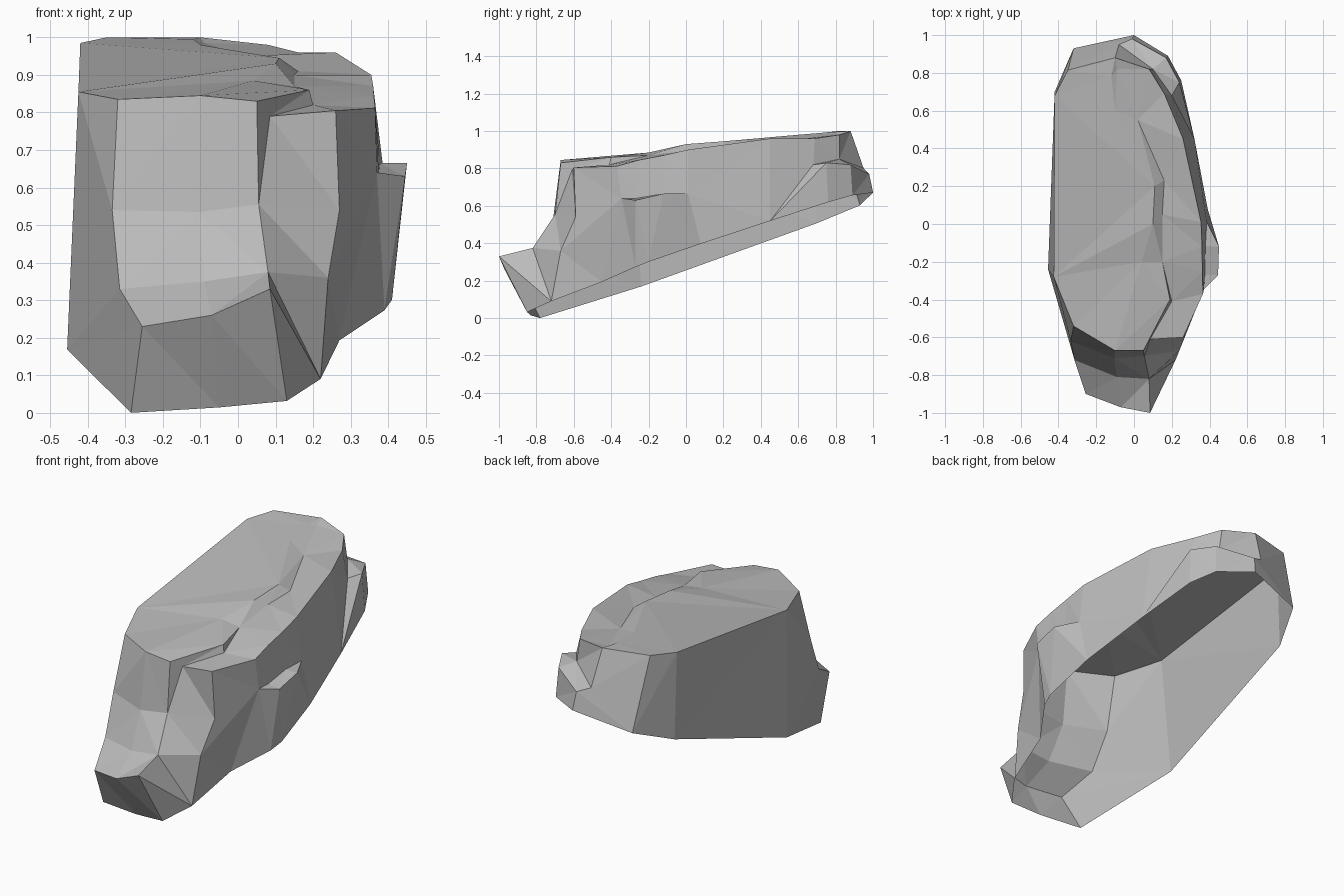
import bpy
import bmesh

cube = bpy.data.objects.get("Cube")
if cube:
    bpy.data.objects.remove(cube, do_unlink=True)

# The open underside lies on one sloping plane
def on_base(x, y):
    return (x, y, 0.316 + 0.355 * y + 0.136 * x)

# A column runs from the shoulder of the rock down to its rim.
# Short columns repeat points, so neighbouring strips close as triangles.
PADDING = {
    2: (0, 0, 1, 1, 1),
    3: (0, 1, 1, 2, 2),
    4: (0, 1, 2, 3, 3),
    5: (0, 1, 2, 3, 4),
}

def column(*points):
    points = [p if len(p) > 2 else on_base(*p) for p in points]
    return [points[i] for i in PADDING[len(points)]]

# Front wall with the projecting nose
west = column((-.425, -.28, .855), (-.455, -.24))
nose_west = column((-.32, -.54, .835), (-.335, -.62, .54), (-.315, -.72, .33),
                   (-.255, -.9, .23), (-.285, -.78))
nose_mid = column((-.1, -.67, .845), (-.105, -.71, .535), (-.09, -.81, .35),
                  (-.07, -.97, .26), (-.05, -.83))
nose_tip = column((.05, -.67, .83), (.055, -.7, .555), (.08, -.82, .375),
                  (.085, -1, .33), (.13, -.85))
front_notch = [(.085, -.61, .79)] + nose_tip[1:]
front_east = column((.26, -.6, .805), (.27, -.59, .54), (.24, -.67, .36), (.22, -.72))

# East wall with the small ledge
ledge_start = column((.365, -.37, .812), (.37, -.345, .64), (.27, -.45))
ledge_front = column((.362, -.25, .845), (.375, -.27, .64), (.445, -.27, .63), (.39, -.27))
ledge_back = column((.36, -.12, .87), (.378, -.12, .665), (.45, -.12, .665), (.41, -.2))
ledge_end = column((.355, .01, .9), (.385, .01, .665), (.39, .08))
east = column((.26, .45, .96), (.32, .45))

# Back wall with the low step around its corner
step_east = column((.16, .69, .96), (.2, .68, .82), (.24, .75, .83), (.25, .76))
step_mid = column((.08, .82, .98), (.1, .82, .85), (.17, .88, .82), (.18, .89))
step_end = column((-.1, .88, 1), (-.08, .95, .8), (-.01, .98, .77), (0, 1))
back = column((-.35, .815, 1), (-.32, .93))
back_west = column((-.42, .68, .985), (-.42, .7))

left_front = [west, nose_west, nose_mid, nose_tip]
right_side = [front_notch, front_east, ledge_start, ledge_front, ledge_back,
              ledge_end, east, step_east, step_mid]
left_back = [step_end, back, back_west]
walls = left_front + right_side + left_back

# Crack across the top: its higher and lower lips, front to back
upper_lip = [(.19, -.4, .86), (.04, -.2, .885), (.1, 0, .93),
             (.11, .2, .945), (-.1, .6, .98), (-.12, .78, .995)]
lower_lip = [(.2, -.41, .82), (.15, -.2, .87), (.15, .05, .9),
             (.16, .23, .91), (.02, .55, .95), (-.09, .82, .985)]

bm = bmesh.new()
corners = {}

def add_face(points):
    """Add a face, sharing corners and dropping repeated ones."""
    verts = []
    for point in points:
        key = tuple(round(c, 4) for c in point)
        if key not in corners:
            corners[key] = bm.verts.new(key)
        if corners[key] not in verts:
            verts.append(corners[key])
    if len(verts) > 2:
        bm.faces.new(verts)

def add_strip(first, second):
    for i in range(len(first) - 1):
        add_face((first[i], first[i + 1], second[i + 1], second[i]))

# Walls
for here, following in zip(walls, walls[1:] + walls[:1]):
    add_strip(here, following)

# Crack wall
end = step_end[0]
upper = [nose_tip[0]] + upper_lip + [end]
lower = [front_notch[0]] + lower_lip + [end]
add_strip(upper, lower)

# High and low halves of the top
add_face([c[0] for c in left_front] + upper_lip + [c[0] for c in left_back])
add_face([c[0] for c in right_side] + [end] + lower_lip[::-1])

bmesh.ops.triangulate(bm, faces=bm.faces[:])
mesh = bpy.data.meshes.new("rock")
bm.to_mesh(mesh)
bm.free()

# Plain grey stone
stone = bpy.data.materials.new("grey stone")
stone.use_nodes = True
grey = (0.5, 0.5, 0.5, 1)
stone.diffuse_color = grey
stone.node_tree.nodes["Principled BSDF"].inputs["Base Color"].default_value = grey
mesh.materials.append(stone)

rock = bpy.data.objects.new("rock", mesh)
bpy.context.scene.collection.objects.link(rock)
